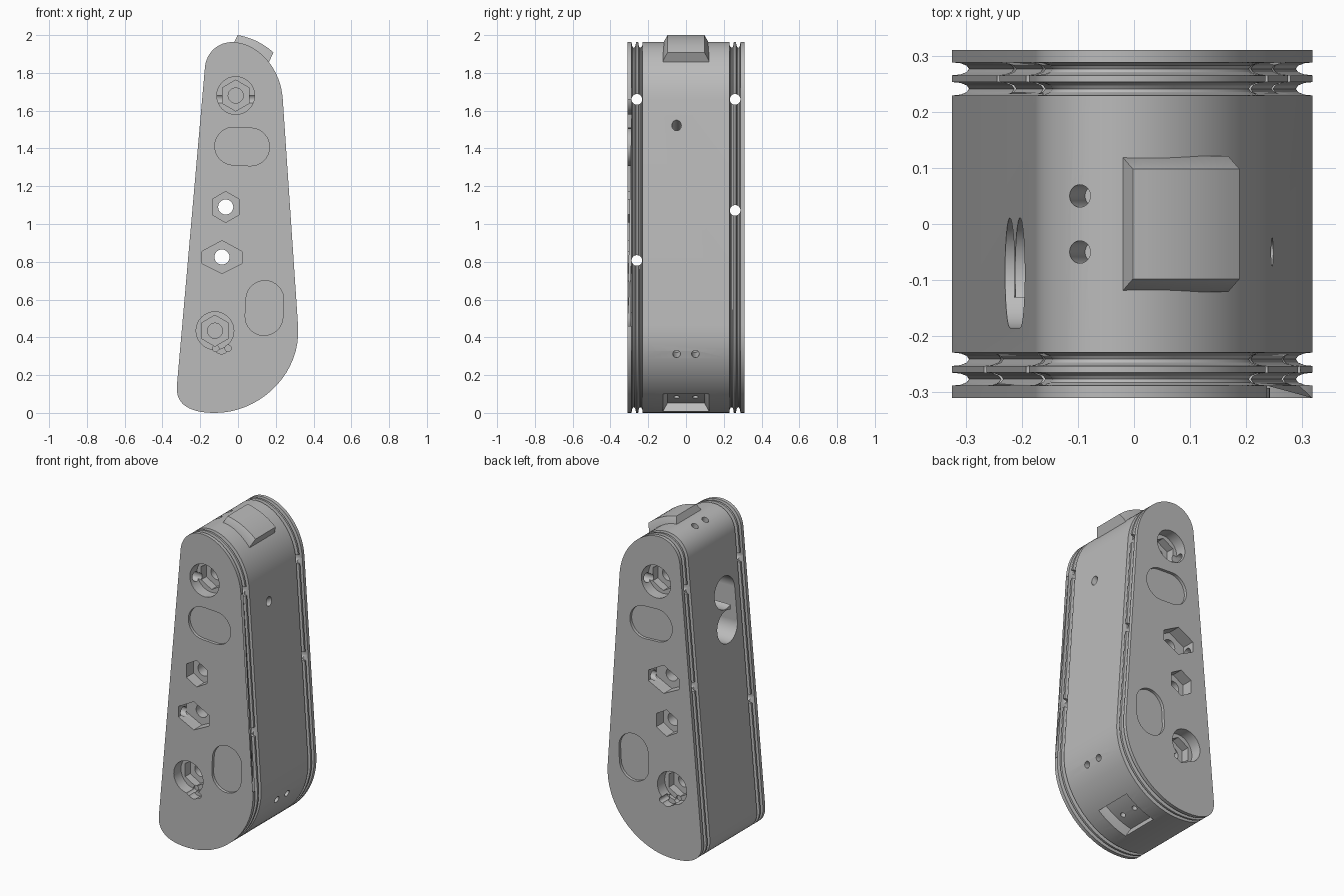
import bpy, bmesh, math
from mathutils import Vector, Matrix
from mathutils.geometry import interpolate_bezier

cube = bpy.data.objects.get("Cube")
if cube:
    bpy.data.objects.remove(cube, do_unlink=True)

grey = bpy.data.materials.new("plain grey")
grey.use_nodes = True
tone = (0.5, 0.5, 0.5, 1)
grey.diffuse_color = tone
grey.node_tree.nodes["Principled BSDF"].inputs["Base Color"].default_value = tone


def make(name, bm):
    bmesh.ops.recalc_face_normals(bm, faces=bm.faces)
    mesh = bpy.data.meshes.new(name)
    bm.to_mesh(mesh)
    bm.free()
    mesh.materials.append(grey)
    obj = bpy.data.objects.new(name, mesh)
    bpy.context.collection.objects.link(obj)
    return obj


def loft(name, rings):
    """Skin a stack of equal closed rings and cap both ends."""
    bm = bmesh.new()
    rows = [[bm.verts.new(p) for p in ring] for ring in rings]
    n = len(rows[0])
    for a, b in zip(rows, rows[1:]):
        for i in range(n):
            j = (i + 1) % n
            bm.faces.new((a[i], a[j], b[j], b[i]))
    bm.faces.new(rows[0])
    bm.faces.new(rows[-1])
    return make(name, bm)


# Teardrop side outline: rounded narrow top, swept round bottom
def bend(*pts):
    return interpolate_bezier(*[Vector((x, 0, z)) for x, z in pts], 18)


outline = bend((-.175, 1.83), (-.167, 1.91), (-.105, 1.963), (-.03, 1.963))
outline += bend((-.03, 1.963), (.09, 1.963), (.226, 1.84), (.237, 1.66))[1:]
outline += bend((.318, .46), (.335, .20), (.11, 0), (-.12, 0))
outline += bend((-.12, 0), (-.25, 0), (-.335, .04), (-.323, .15))[1:]


def inset_ring(y, depth):
    ring = []
    for i, p in enumerate(outline):
        before = (p - outline[i - 1]).normalized()
        after = (outline[(i + 1) % len(outline)] - p).normalized()
        t = (before + after).normalized()
        ring.append(p + Vector((-t.z, 0, t.x)) * -depth + Vector((0, y, 0)))
    return ring


# Body with two round-bottomed grooves round each rim
def groove(y0, y1, depth=.03, steps=6):
    mid, half = (y0 + y1) / 2, (y1 - y0) / 2
    angles = [math.pi * k / steps for k in range(steps + 1)]
    return [(mid - half * math.cos(a), depth * math.sin(a)) for a in angles]


half_stations = [(-.31, 0)] + groove(-.288, -.265) + groove(-.253, -.229)
stations = half_stations + [(-y, d) for y, d in reversed(half_stations)]
# the outline runs clockwise, so inward is the right-hand side
body = loft("body", [inset_ring(y, d) for y, d in stations])


# Flat shapes for the cutters
def polygon(r, sides, turn=0):
    return [(r * math.cos(turn + math.tau * k / sides), r * math.sin(turn + math.tau * k / sides))
            for k in range(sides)]


def round_shape(r):
    return polygon(r, 32)


def stadium(length, r, angle):
    pts = []
    for end in (0, 1):
        for k in range(17):
            a = math.pi * (end + k / 16) - math.pi / 2
            x, y = r * math.cos(a) + (length if end == 0 else -length), r * math.sin(a)
            pts.append((x * math.cos(angle) - y * math.sin(angle),
                        x * math.sin(angle) + y * math.cos(angle)))
    return pts


def cut(shape, origin, direction, depth, up=(0, 0, 1), lead=.03):
    """Sink a flat shape into the body along a direction."""
    w = Vector(direction).normalized()
    v = (Vector(up) - w * w.dot(Vector(up))).normalized()
    u = v.cross(w)
    if u.x < 0:
        u = -u
    o = Vector(origin)
    cutter = loft("cutter", [[o + u * a + v * b + w * s for a, b in shape] for s in (-lead, depth)])
    carve(cutter)


def carve(cutter):
    cutter.hide_render = True
    mod = body.modifiers.new("carve", 'BOOLEAN')
    mod.operation, mod.solver, mod.object = 'DIFFERENCE', 'EXACT', cutter
    bpy.context.view_layer.objects.active = body
    bpy.ops.object.modifier_apply(modifier=mod.name)
    bpy.data.objects.remove(cutter, do_unlink=True)


hexagon = polygon(.082, 6, math.pi / 6)
long_hex = [(-.105, -.035), (0, -.087), (.105, -.035), (.105, .03), (0, .087), (-.105, .03)]
nut_upper, nut_lower = (-.065, 1.09), (-.085, .825)

# Pockets and recesses on both flat faces
for side in (-1, 1):
    inward = (0, -side, 0)

    def face_cut(shape, x, z, depth):
        cut(shape, (x, side * .31, z), inward, depth)

    for x, z in ((-.012, 1.68), (-.122, .435)):
        face_cut(round_shape(.1), x, z, .07)
        face_cut(hexagon, x, z, .12)
        face_cut(round_shape(.04), x, z, .2)
    face_cut(stadium(.045, .1, -.05), .022, 1.41, .018)
    face_cut(stadium(.045, .1, math.pi / 2 - .05), .14, .555, .018)
    plain, wide = (nut_upper, nut_lower) if side < 0 else (nut_lower, nut_upper)
    face_cut(hexagon, *plain, .07)
    face_cut(long_hex, *wide, .08)
    # cord outlet beside the lower pocket
    face_cut(round_shape(.038), -.088, .35, .05)
    for x in (-.118, -.052):
        face_cut(round_shape(.017), x, .342, .08)
    # cord passages from the pockets out to the grooves
    for z in (1.66, wide[1] - .018):
        cut(round_shape(.028), (-.4, side * .26, z), (1, 0, 0), .8, up=(0, 0, 1))

# Bolt holes right through
for x, z in (nut_upper, nut_lower):
    cut(round_shape(.04), (x, -.31, z), (0, 1, 0), .7)


# Side socket: two round bays joined along one edge
def side_ring(y0, z0, shape):
    return [[Vector((x, y0 + a, z0 + b)) for a, b in shape] for x in (-.35, .02)]


for z in (1.51, 1.305):
    carve(loft("bay_cutter", side_ring(-.087, z, round_shape(.098))))
joint = [(-.027, -.102), (.027, -.102), (.027, .102), (-.027, .102)]
carve(loft("joint_cutter", side_ring(-.158, 1.4075, joint)))

# Small pin holes in the rim
cut(round_shape(.025), (.26, -.05, 1.53), (-1, 0, -.6), .3)
for y in (-.05, .05):
    cut(round_shape(.02), (.31, y, .31), (-1, 0, .2), .15)
    cut(round_shape(.02), (-.097, y, 1.95), (.2, 0, -1), .15, up=(0, 1, 0))


# Curved, chamfered key on top and its matching recess underneath
def key_block(name, start, end, rise, levels, bulge):
    a, b, r = (Vector((p[0], 0, p[1])) for p in (start, end, rise))
    steps = 8
    bm = bmesh.new()
    rows = []
    for height, half in levels:
        line = [a.lerp(b, k / steps) + r * height + bulge * (4 * k * (steps - k) / steps ** 2)
                for k in range(steps + 1)]
        rows.append([[bm.verts.new(p + Vector((0, s * half, 0))) for p in line] for s in (-1, 1)])
    for k in range(steps):
        for low, high in rows[:1] + rows[-1:]:
            bm.faces.new((low[k], low[k + 1], high[k + 1], high[k]))
        for p, q in zip(rows, rows[1:]):
            for s in (0, 1):
                bm.faces.new((p[s][k], p[s][k + 1], q[s][k + 1], q[s][k]))
    for p, q in zip(rows, rows[1:]):
        for e in (0, steps):
            bm.faces.new((p[0][e], p[1][e], q[1][e], q[0][e]))
    return make(name, bm)


key = key_block("top_key", (-.022, 1.958), (.168, 1.866), (.02, .042),
                [(-.8, .121), (0, .121), (1, .098)], Vector((.006, 0, .014)))
carve(key_block("recess_cutter", (-.04, .01), (.155, .102), (-.02, .042),
                [(-1, .121), (0, .121), (1, .098)], Vector((.006, 0, -.012))))
for y in (-.05, .05):
    cut(round_shape(.015), (.05, y, .06), (-.43, 0, .9), .15)

# Smooth round walls, crisp edges
for obj in (body, key):
    bpy.ops.object.select_all(action='DESELECT')
    obj.select_set(True)
    bpy.context.view_layer.objects.active = obj
    bpy.ops.object.shade_smooth_by_angle(angle=math.radians(30))
